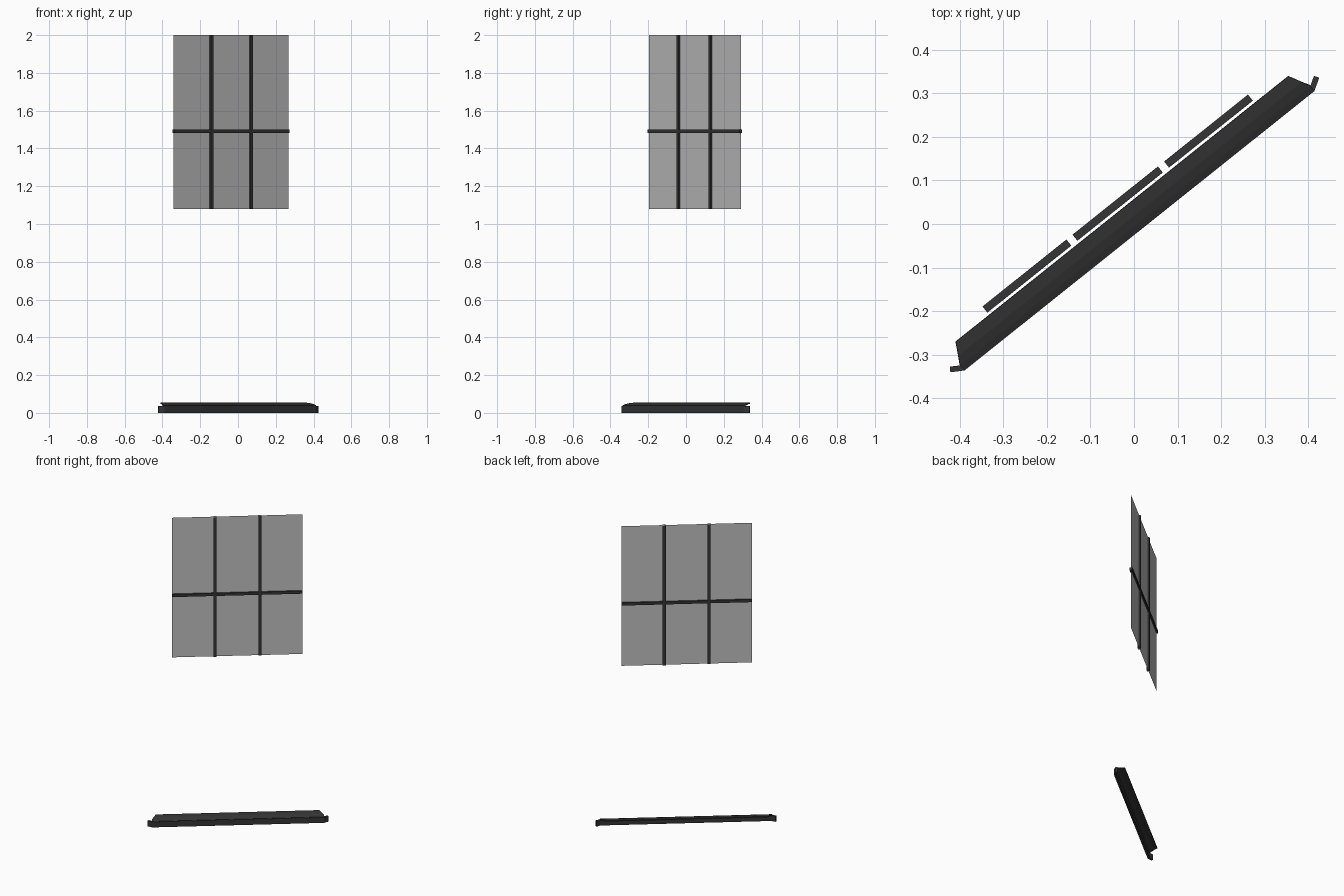
import bpy, bmesh, math
from mathutils import Matrix

cube = bpy.data.objects.get("Cube")
if cube:
    bpy.data.objects.remove(cube, do_unlink=True)

# The whole window stands turned about the vertical axis
TURN = Matrix.Rotation(math.radians(38.6), 4, 'Z')


def material(name, colour):
    m = bpy.data.materials.new(name)
    m.use_nodes = True
    m.diffuse_color = colour
    m.node_tree.nodes["Principled BSDF"].inputs["Base Color"].default_value = colour
    return m


DARK = material("dark_frame", (0.035, 0.035, 0.035, 1))
GLASS = material("grey_glass", (0.52, 0.52, 0.52, 1))


def add_object(name, verts, faces, mat):
    mesh = bpy.data.meshes.new(name)
    mesh.from_pydata(verts, [], faces)
    bm = bmesh.new()
    bm.from_mesh(mesh)
    bmesh.ops.recalc_face_normals(bm, faces=bm.faces)
    bm.to_mesh(mesh)
    bm.free()
    mesh.materials.append(mat)
    obj = bpy.data.objects.new(name, mesh)
    bpy.context.collection.objects.link(obj)
    obj.matrix_world = TURN
    return obj


def prism(name, outline, z0, z1, mat, caps=True):
    """Upright prism over a plan outline, with or without end caps."""
    n = len(outline)
    verts = [(x, y, z) for z in (z0, z1) for x, y in outline]
    faces = [(i, (i + 1) % n, n + (i + 1) % n, n + i) for i in range(n)]
    if caps:
        faces += [tuple(range(n)), tuple(range(n, 2 * n))]
    return add_object(name, verts, faces, mat)


def rect(x0, x1, y0, y1):
    return [(x0, y0), (x1, y0), (x1, y1), (x0, y1)]


PANE_Y, HALF_W, BOTTOM, TOP = 0.060, 0.39, 1.08, 2.0
BAR = 0.009          # half thickness of the glazing bars
BAR_X = 0.1345       # distance of upright bars from the middle
CROSS_Z = 1.49

# Glass sheet
add_object("glass_pane",
           [(-HALF_W, PANE_Y, BOTTOM), (HALF_W, PANE_Y, BOTTOM),
            (HALF_W, PANE_Y, TOP), (-HALF_W, PANE_Y, TOP)],
           [(0, 1, 2, 3)], GLASS)

# Upright glazing bars, open at the ends
for side, x in (("right", -BAR_X), ("left", BAR_X)):
    prism(side + "_upright_bar",
          rect(x - BAR, x + BAR, PANE_Y - BAR, PANE_Y + BAR),
          BOTTOM, TOP, DARK, caps=False)

# Crossbar pieces between the uprights
edges = [-HALF_W, -BAR_X - BAR, -BAR_X + BAR, BAR_X - BAR, BAR_X + BAR, HALF_W]
for name, x0, x1 in zip(("right", "middle", "left"), edges[::2], edges[1::2]):
    prism(name + "_crossbar", rect(x0, x1, PANE_Y - BAR, PANE_Y + BAR),
          CROSS_Z - BAR, CROSS_Z + BAR, DARK)

# Sloping sill sheet with tapered ends: rows of (half width, y, z)
rows = [(0.489, 0.044, 0.055), (0.504, 0.015, 0.051),
        (0.515, -0.005, 0.045), (0.514, -0.019, 0.039)]
verts = [(s * w, y, z) for w, y, z in rows for s in (-1, 1)]
faces = [(2 * i, 2 * i + 2, 2 * i + 3, 2 * i + 1) for i in range(len(rows) - 1)]
sill = add_object("sill_sheet", verts, faces, DARK)
solid = sill.modifiers.new("thickness", 'SOLIDIFY')
solid.thickness = 0.006
# thickness goes below the top surface
solid.offset = -1 if sill.data.polygons[0].normal.z > 0 else 1

# Front lip with ends bent back
half = [(0.514, -0.020), (0.542, -0.003), (0.535, 0.008), (0.511, -0.007)]
lip = half + [(-x, y) for x, y in reversed(half)]
prism("sill_front_lip", lip, 0.0, 0.036, DARK)
